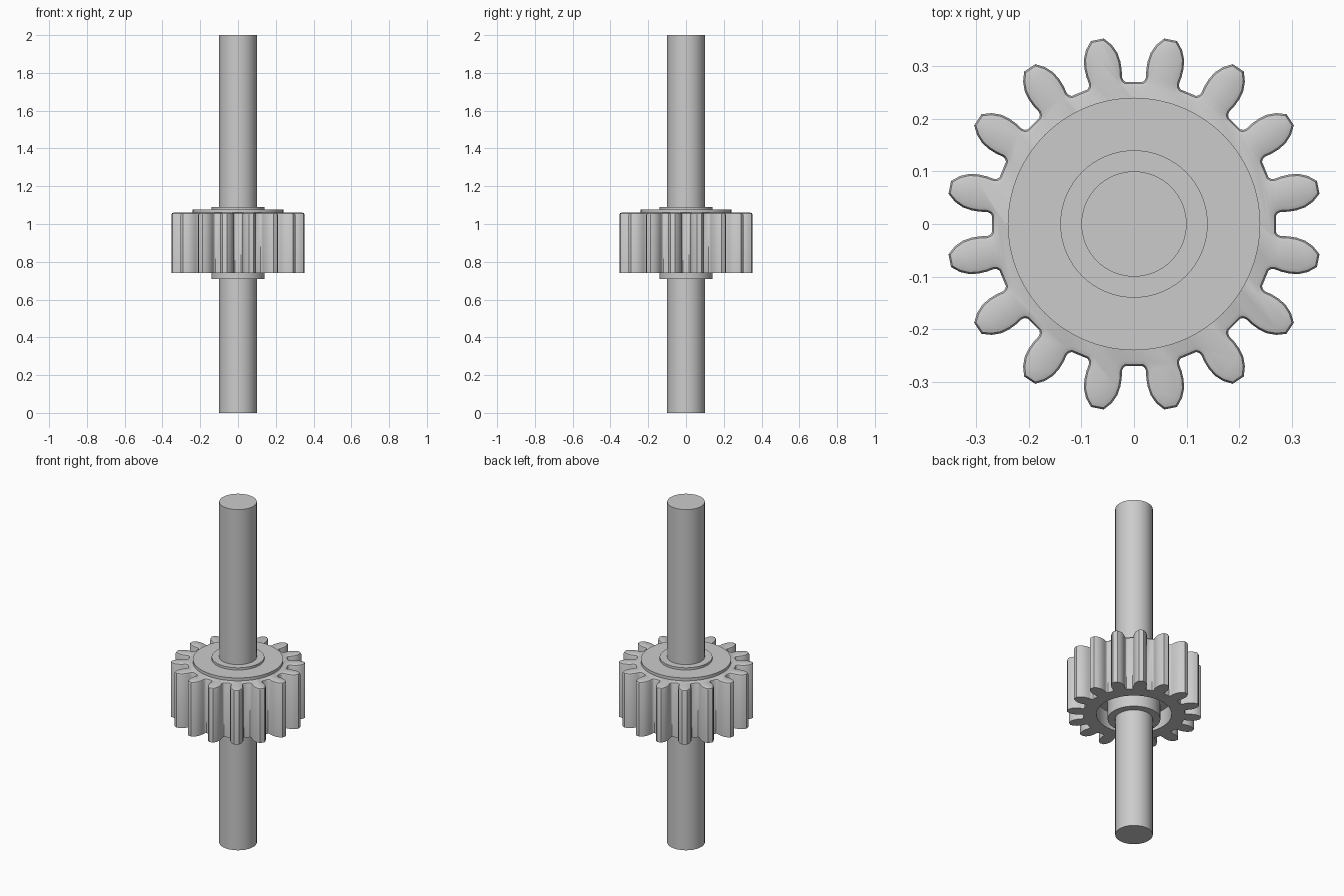
import bpy, bmesh, math

default = bpy.data.objects.get("Cube")
if default:
    bpy.data.objects.remove(default, do_unlink=True)

steel = bpy.data.materials.new("steel grey")
steel.use_nodes = True
steel.diffuse_color = (0.6, 0.6, 0.6, 1)
steel.node_tree.nodes["Principled BSDF"].inputs["Base Color"].default_value = (0.6, 0.6, 0.6, 1)

TEETH = 16
GEAR_BOTTOM, GEAR_TOP = 0.74, 1.06


def finish(obj, angle=30):
    if not obj.data.materials:
        obj.data.materials.append(steel)
    bpy.ops.object.select_all(action='DESELECT')
    obj.select_set(True)
    bpy.context.view_layer.objects.active = obj
    bpy.ops.object.shade_smooth_by_angle(angle=math.radians(angle))


def cylinder(name, radius, z0, z1, sides=64):
    bpy.ops.mesh.primitive_cylinder_add(vertices=sides, radius=radius, depth=z1 - z0,
                                        location=(0, 0, (z0 + z1) / 2))
    obj = bpy.context.object
    obj.name = name
    finish(obj)
    return obj


# Half of one tooth: (distance along the tooth axis, half width), root to tip
half = [(0.268, 0.037), (0.272, 0.0335), (0.278, 0.032), (0.292, 0.0342), (0.308, 0.0348),
        (0.325, 0.0325), (0.342, 0.025), (0.357, 0.0125)]
tooth = [(r, -w) for r, w in half] + [(r, w) for r, w in reversed(half)]

# Toothed wheel: repeated outline, extruded, with a softened upper rim
bm = bmesh.new()
ring = []
for i in range(TEETH):
    a = (i + 0.5) * math.tau / TEETH
    c, s = math.cos(a), math.sin(a)
    ring += [bm.verts.new((r * c - w * s, r * s + w * c, GEAR_BOTTOM)) for r, w in tooth]
base = bm.faces.new(ring)
grown = bmesh.ops.extrude_face_region(bm, geom=[base], use_keep_orig=True)["geom"]
bmesh.ops.translate(bm, verts=[g for g in grown if isinstance(g, bmesh.types.BMVert)],
                    vec=(0, 0, GEAR_TOP - GEAR_BOTTOM))
bmesh.ops.recalc_face_normals(bm, faces=bm.faces)
rim = [e for e in bm.edges if all(v.co.z > GEAR_TOP - 0.001 for v in e.verts)]
bmesh.ops.bevel(bm, geom=rim, offset=0.011, segments=2, profile=0.5, affect='EDGES')
mesh = bpy.data.meshes.new("gear_wheel")
bm.to_mesh(mesh)
bm.free()
gear = bpy.data.objects.new("gear_wheel", mesh)
bpy.context.collection.objects.link(gear)
mesh.materials.append(steel)

# Round recess in the underside of the wheel
cutter = cylinder("recess_cutter", 0.2, GEAR_BOTTOM - 0.1, GEAR_BOTTOM + 0.1)
cut = gear.modifiers.new("recess", 'BOOLEAN')
cut.operation = 'DIFFERENCE'
cut.solver = 'EXACT'
cut.object = cutter
bpy.ops.object.select_all(action='DESELECT')
gear.select_set(True)
bpy.context.view_layer.objects.active = gear
bpy.ops.object.modifier_apply(modifier="recess")
bpy.data.objects.remove(cutter, do_unlink=True)
finish(gear, 35)

# Raised plate, collar and the shaft through the middle
cylinder("raised_plate", 0.24, GEAR_TOP - 0.02, 1.077)
cylinder("hub_collar", 0.14, 0.71, 1.09)
cylinder("shaft", 0.1, 0, 2)
